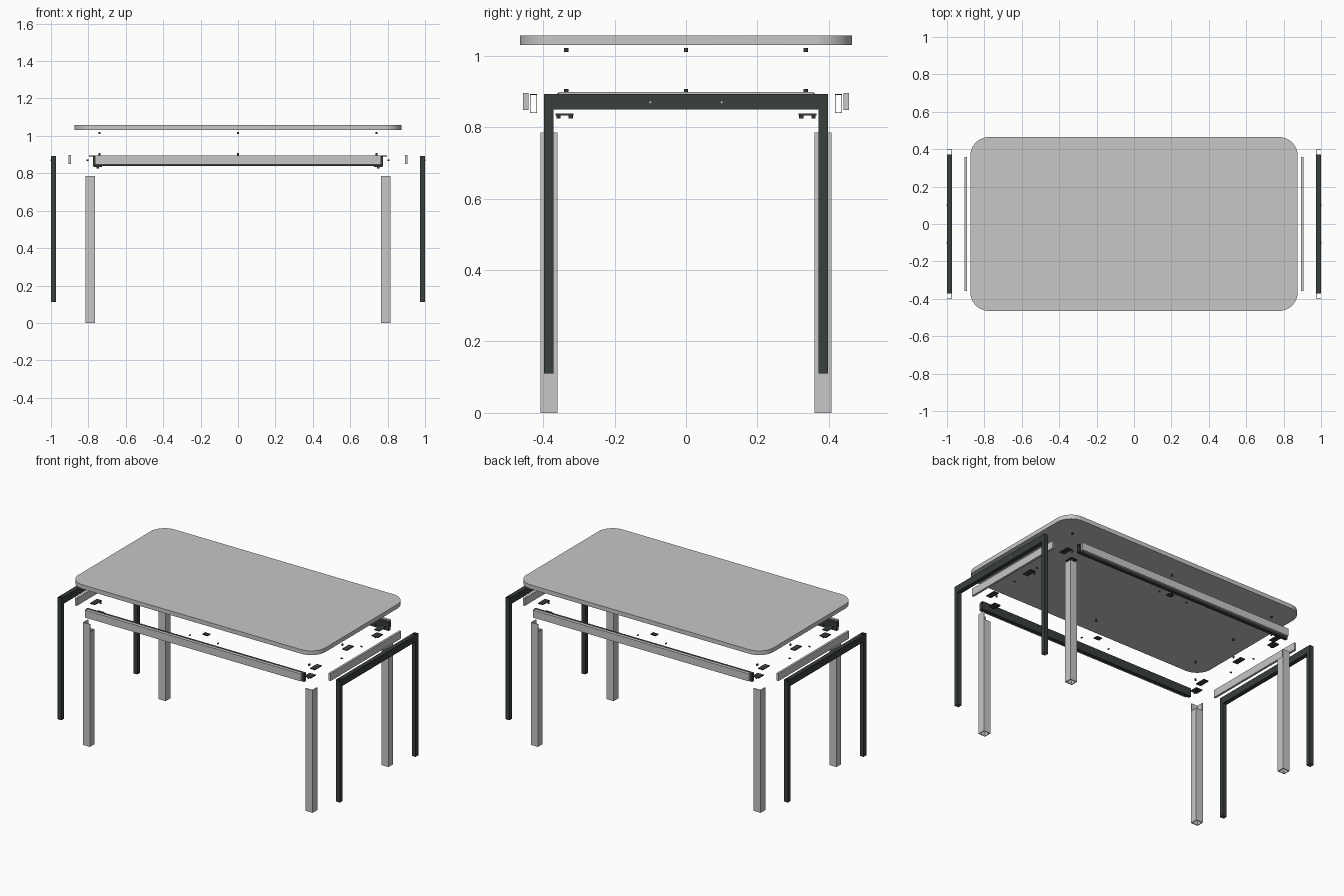
import bpy, bmesh, math
from mathutils import Matrix, Vector

cube = bpy.data.objects.get("Cube")
if cube:
    bpy.data.objects.remove(cube, do_unlink=True)


def material(name, rgb):
    m = bpy.data.materials.new(name)
    m.use_nodes = True
    m.diffuse_color = (*rgb, 1)
    m.node_tree.nodes["Principled BSDF"].inputs["Base Color"].default_value = (*rgb, 1)
    return m


GREY = material("light grey", (0.57, 0.57, 0.57))
DARK = material("dark green black", (0.04, 0.05, 0.042))


def finish(bm, name, mat):
    bmesh.ops.recalc_face_normals(bm, faces=bm.faces)
    me = bpy.data.meshes.new(name)
    bm.to_mesh(me)
    bm.free()
    me.materials.append(mat)
    ob = bpy.data.objects.new(name, me)
    bpy.context.collection.objects.link(ob)
    return ob


def box(name, centre, size, mat):
    bm = bmesh.new()
    bmesh.ops.create_cube(bm, size=1, matrix=Matrix.Translation(centre) @ Matrix.Diagonal((*size, 1)))
    return finish(bm, name, mat)


def prism(name, points, z0, z1, mat):
    bm = bmesh.new()
    face = bm.faces.new([bm.verts.new((x, y, z0)) for x, y in points])
    new = bmesh.ops.extrude_face_region(bm, geom=[face])["geom"]
    bmesh.ops.translate(bm, vec=(0, 0, z1 - z0), verts=[v for v in new if isinstance(v, bmesh.types.BMVert)])
    bm.faces.new([v for v in reversed(face.verts)]) if not face.is_valid else None
    return finish(bm, name, mat)


def tube(name, centre, size, wall, mat, axis="Z"):
    """Open rectangular tube; size is given along the tube's own x, y and length."""
    bm = bmesh.new()
    rings = []
    for z in (-size[2] / 2, size[2] / 2):
        for inset in (0, wall):
            hx, hy = size[0] / 2 - inset, size[1] / 2 - inset
            rings.append([bm.verts.new((sx * hx, sy * hy, z))
                          for sx, sy in ((-1, -1), (1, -1), (1, 1), (-1, 1))])
    out0, in0, out1, in1 = rings
    for a, b in ((out0, out1), (out1, in1), (in1, in0), (in0, out0)):
        for i in range(4):
            j = (i + 1) % 4
            bm.faces.new((a[i], a[j], b[j], b[i]))
    if axis == "X":
        bm.transform(Matrix.Rotation(math.pi / 2, 4, "Y"))
    bm.transform(Matrix.Translation(centre))
    return finish(bm, name, mat)


def cylinder(name, centre, radius, length, mat, axis="Z"):
    bm = bmesh.new()
    turn = {"X": Matrix.Rotation(math.pi / 2, 4, "Y"),
            "Y": Matrix.Rotation(math.pi / 2, 4, "X"), "Z": Matrix.Identity(4)}[axis]
    bmesh.ops.create_cone(bm, cap_ends=True, segments=12, radius1=radius, radius2=radius,
                          depth=length, matrix=Matrix.Translation(centre) @ turn)
    return finish(bm, name, mat)


# Rounded tabletop
top = box("tabletop", (0, 0, 1.044), (1.75, 0.93, 0.027), GREY)
bm = bmesh.new()
bm.from_mesh(top.data)
corners = [e for e in bm.edges if abs(e.verts[0].co.z - e.verts[1].co.z) > 0.01]
bmesh.ops.bevel(bm, geom=corners, offset=0.1, segments=12, profile=0.5, affect="EDGES")
bm.to_mesh(top.data)
bm.free()
bpy.context.view_layer.objects.active = top
top.select_set(True)
bpy.ops.object.shade_smooth_by_angle(angle=math.radians(30))
top.select_set(False)

SIDES = (-1, 1)
for sx in SIDES:
    tag = "left" if sx > 0 else "right"

    # End frame beam, end rail, and their bolts
    box(tag + "_frame_beam", (sx * 0.987, 0, 0.871), (0.027, 0.742, 0.044), DARK)
    box(tag + "_end_rail", (sx * 0.9, 0, 0.874), (0.014, 0.714, 0.048), GREY)
    for sy in SIDES:
        cylinder(tag + "_end_bolt", (sx * 0.805, sy * 0.1, 0.87), 0.004, 0.012, DARK, "X")
        cylinder(tag + "_beam_hole", (sx * 0.9995, sy * 0.1, 0.87), 0.003, 0.004, GREY, "X")

    # Middle fixing plate and its screws
    box(tag + "_end_plate", (sx * 0.78, 0, 0.893), (0.035, 0.07, 0.005), DARK)
    for z in (0.902, 1.016):
        cylinder(tag + "_end_screw", (sx * 0.74, 0, z), 0.006, 0.011, DARK)

    for sy in SIDES:
        part = tag + ("_back_" if sy > 0 else "_front_")

        # Hollow frame post
        tube(part + "frame_post", (sx * 0.987, sy * 0.384, 0.502), (0.027, 0.027, 0.782), 0.002, DARK)

        # Hollow leg, with only the outer walls continuing at the top
        tube(part + "leg", (sx * 0.79, sy * 0.384, 0.368), (0.05, 0.048, 0.736), 0.005, GREY)
        ell = [(0.815, 0.408), (0.765, 0.408), (0.765, 0.402), (0.809, 0.402), (0.809, 0.36), (0.815, 0.36)]
        prism(part + "leg_lip", [(sx * x, sy * y) for x, y in ell], 0.736, 0.785, GREY)

        # Corner plate, screws and lower bracket
        box(part + "corner_plate", (sx * 0.78, sy * 0.325, 0.893), (0.035, 0.07, 0.005), DARK)
        for z in (0.902, 1.016):
            cylinder(part + "screw", (sx * 0.74, sy * 0.335, z), 0.006, 0.011, DARK)
        box(part + "lower_bracket", (sx * 0.75, sy * 0.34, 0.836), (0.045, 0.05, 0.006), DARK)
        for dy in (-0.017, 0.017):
            cylinder(part + "bracket_bolt", (sx * 0.75, sy * 0.34 + dy, 0.831), 0.006, 0.012, DARK)

for sy in SIDES:
    tag = "back" if sy > 0 else "front"

    # Long hollow beam and its cover rail
    tube(tag + "_long_beam", (0, sy * 0.427, 0.866), (0.053, 0.02, 1.55), 0.002, DARK, "X")
    box(tag + "_long_rail", (0, sy * 0.449, 0.872), (1.53, 0.016, 0.048), GREY)

    # Middle plate, screws and bolts
    box(tag + "_middle_plate", (0, sy * 0.32, 0.893), (0.037, 0.03, 0.005), DARK)
    for z in (0.902, 1.016):
        cylinder(tag + "_middle_screw", (0, sy * 0.335, z), 0.006, 0.011, DARK)
    for sx in SIDES:
        cylinder(tag + "_long_bolt", (sx * 0.1, sy * 0.345, 0.87), 0.004, 0.012, DARK, "Y")
